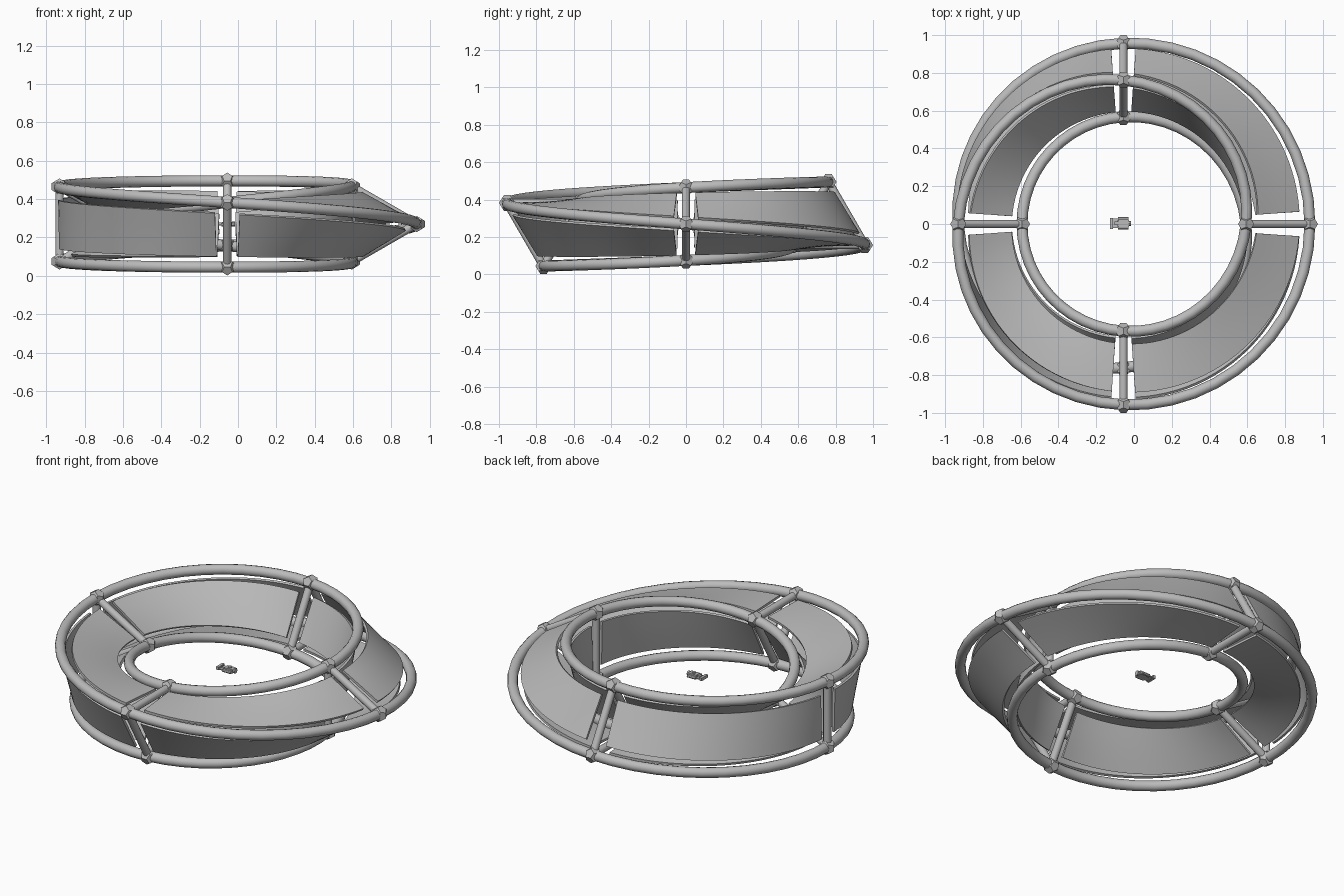
import bpy, bmesh, math
from mathutils import Vector, Matrix

if "Cube" in bpy.data.objects:
    bpy.data.objects.remove(bpy.data.objects["Cube"])

CX, CZ = -0.056, 0.27          # centre of the ring
R, r = 0.762, 0.225            # ring radius, triangular section radius
TAU = 2 * math.pi

grey = bpy.data.materials.new("plain grey")
grey.diffuse_color = (0.5, 0.5, 0.5, 1)
grey.use_nodes = True
grey.node_tree.nodes["Principled BSDF"].inputs["Base Color"].default_value = grey.diffuse_color


def corner(phi, k):
    """Corner k of the triangular section, which turns a third per lap."""
    t = -phi / 3 + k * TAU / 3
    d = R + r * math.cos(t)
    return Vector((CX + d * math.cos(phi), d * math.sin(phi), CZ + r * math.sin(t)))


def finish(name, bm, smooth=None):
    bmesh.ops.recalc_face_normals(bm, faces=bm.faces[:])
    me = bpy.data.meshes.new(name)
    bm.to_mesh(me)
    bm.free()
    me.materials.append(grey)
    ob = bpy.data.objects.new(name, me)
    bpy.context.collection.objects.link(ob)
    if smooth:
        bpy.ops.object.select_all(action='DESELECT')
        ob.select_set(True)
        bpy.context.view_layer.objects.active = ob
        bpy.ops.object.shade_smooth_by_angle(angle=math.radians(smooth))
    return ob


def rod(bm, a, b, rad, sides=12):
    m = Matrix.Translation((a + b) / 2) @ (b - a).to_track_quat('Z', 'Y').to_matrix().to_4x4()
    bmesh.ops.create_cone(bm, cap_ends=True, segments=sides, radius1=rad, radius2=rad,
                          depth=(b - a).length, matrix=m)


def box(bm, loc, size):
    m = Matrix.Translation(loc) @ Matrix.Diagonal((*size, 1))
    bmesh.ops.create_cube(bm, size=1, matrix=m)


# One endless tube: three laps before it meets itself
bm = bmesh.new()
N, S = 3 * 48, 12
rings = []
for i in range(N):
    phi = TAU * 3 * i / N
    p = corner(phi, 0)
    out = Vector((math.cos(phi), math.sin(phi), 0))
    rings.append([bm.verts.new(p + 0.029 * (out * math.cos(TAU * j / S)
                  + Vector((0, 0, math.sin(TAU * j / S))))) for j in range(S)])
for i in range(N):
    a, b = rings[i], rings[(i + 1) % N]
    for j in range(S):
        bm.faces.new((a[j], a[(j + 1) % S], b[(j + 1) % S], b[j]))
finish("endless_tube", bm, 50)

# Triangular braces at the four stations
bm = bmesh.new()
for q in range(4):
    for k in range(3):
        rod(bm, corner(q * TAU / 4, k), corner(q * TAU / 4, k + 1), 0.022)
finish("triangle_braces", bm, 50)

# Twelve-sided joint at every brace corner
g = (1 + 5 ** 0.5) / 2
pts = [Vector((x, y, z)) for x in (-1, 1) for y in (-1, 1) for z in (-1, 1)]
for a in (-1, 1):
    for b in (-1, 1):
        u, v = a / g, b * g
        pts += [Vector((0, u, v)), Vector((u, v, 0)), Vector((v, 0, u))]
bm = bmesh.new()
for q in range(4):
    for k in range(3):
        c = corner(q * TAU / 4, k)
        vs = [bm.verts.new(c + p * 0.046 / 3 ** 0.5) for p in pts]
        bmesh.ops.convex_hull(bm, input=vs)
bmesh.ops.dissolve_limit(bm, angle_limit=0.05, verts=bm.verts[:], edges=bm.edges[:])
finish("corner_joints", bm)

# Twisted panels, three sides in each quarter
bm = bmesh.new()
U, V, GAP = 24, 4, math.radians(4)
for q in range(4):
    for k in range(3):
        grid = []
        for i in range(U + 1):
            phi = q * TAU / 4 + GAP + (TAU / 4 - 2 * GAP) * i / U
            a, b = corner(phi, k), corner(phi, k + 1)
            grid.append([bm.verts.new(a.lerp(b, 0.17 + 0.66 * j / V)) for j in range(V + 1)])
        for i in range(U):
            for j in range(V):
                bm.faces.new((grid[i][j], grid[i + 1][j], grid[i + 1][j + 1], grid[i][j + 1]))
panels = finish("twisted_panels", bm)
mod = panels.modifiers.new("thickness", 'SOLIDIFY')
mod.thickness, mod.offset = 0.014, 0
bpy.context.view_layer.objects.active = panels
panels.select_set(True)
bpy.ops.object.modifier_apply(modifier="thickness")
bpy.ops.object.shade_smooth_by_angle(angle=math.radians(35))

# Tiny craft floating in the middle
bm = bmesh.new()
box(bm, (-0.055, 0.003, CZ), (0.055, 0.036, 0.022))
box(bm, (-0.088, 0.003, CZ), (0.03, 0.018, 0.016))
box(bm, (-0.118, 0.003, CZ), (0.016, 0.058, 0.018))
box(bm, (-0.1, 0.003, CZ - 0.004), (0.03, 0.05, 0.006))
for s in (-1, 1):
    y = 0.003 + s * 0.024
    rod(bm, Vector((-0.085, y, CZ - 0.004)), Vector((-0.03, y, CZ - 0.004)), 0.009, 8)
rod(bm, Vector((-0.03, 0.003, CZ)), Vector((-0.016, 0.003, CZ)), 0.014, 10)
rod(bm, Vector((-0.055, 0.003, CZ)), Vector((-0.055, 0.003, CZ + 0.018)), 0.011, 8)
finish("tiny_craft", bm)
